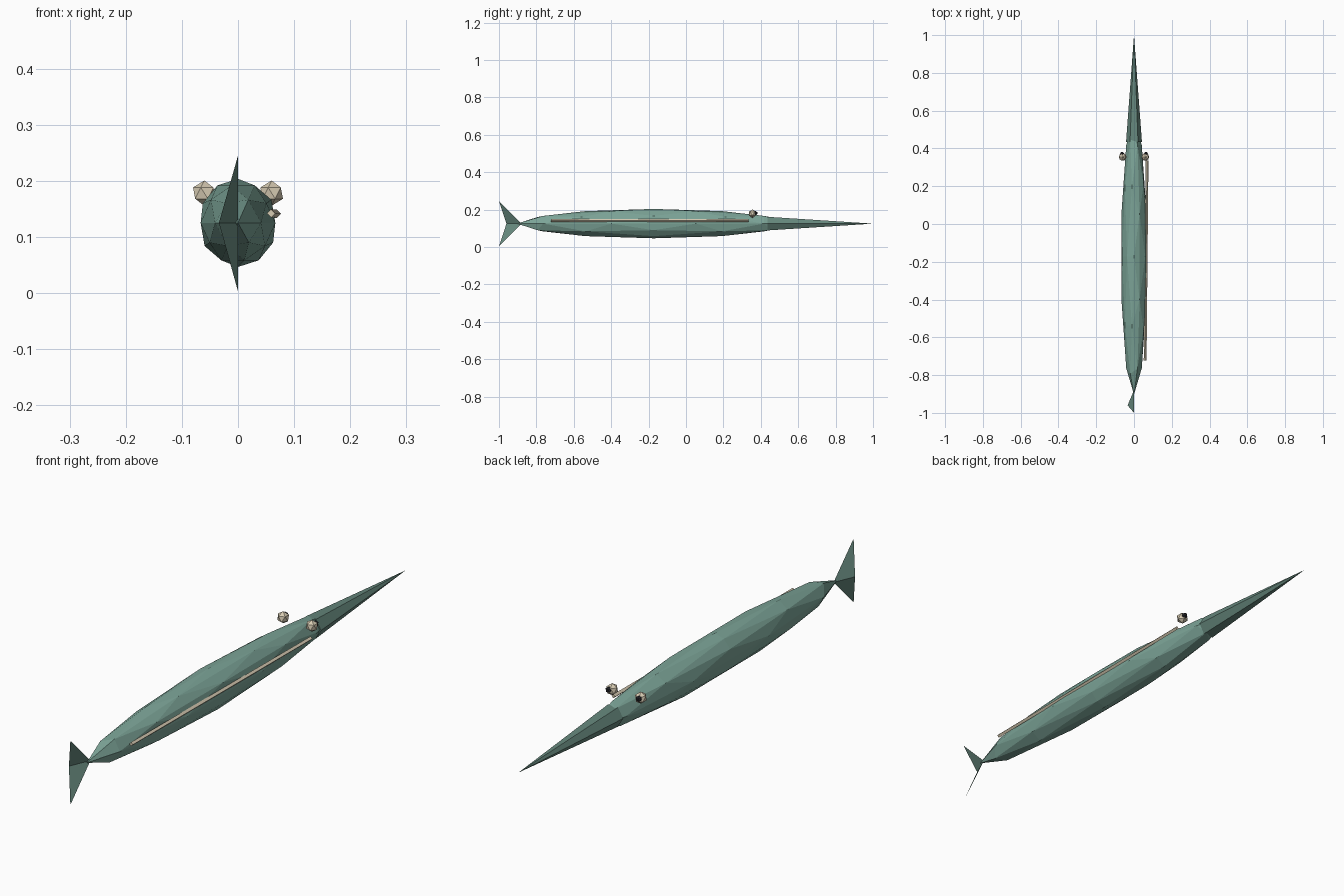
import bpy, math
from mathutils import Vector

if "Cube" in bpy.data.objects:
    bpy.data.objects.remove(bpy.data.objects["Cube"])


def material(name, rgb):
    m = bpy.data.materials.new(name)
    m.diffuse_color = (*rgb, 1)
    m.use_nodes = True
    m.node_tree.nodes["Principled BSDF"].inputs["Base Color"].default_value = m.diffuse_color
    return m


teal = material("teal", (0.20, 0.37, 0.31))
dark_teal = material("dark_teal", (0.13, 0.24, 0.20))
cream = material("cream", (0.68, 0.60, 0.45))
black = material("black", (0.02, 0.02, 0.025))
MID = 0.125  # height of the body axis


def finish(name, mat):
    ob = bpy.context.object
    ob.name = name
    ob.data.materials.append(mat)
    return ob


def ball(name, loc, size, subdiv, mat):
    bpy.ops.mesh.primitive_ico_sphere_add(subdivisions=subdiv, radius=1, location=loc,
                                          rotation=(0, 0, math.pi))
    ob = finish(name, mat)
    ob.scale = size
    return ob


def spike(name, start, end, r1, r2, sides, mat, twist=0):
    # tapered prism running between two points
    a, b = Vector(start), Vector(end)
    bpy.ops.mesh.primitive_cone_add(vertices=sides, radius1=r1, radius2=r2,
                                    depth=(b - a).length, location=(a + b) / 2)
    ob = finish(name, mat)
    rot = (b - a).to_track_quat('Z', 'Y').to_matrix()
    for v in ob.data.vertices:
        c, s = math.cos(twist), math.sin(twist)
        x, y, z = v.co
        v.co = rot @ Vector((c * x - s * y, s * x + c * y, z))
    return ob


# Long faceted body
ball("body", (0, -0.173, MID), (0.07, 0.73, 0.0785), 2, teal)

# Needle beak, with side corners pointing left and right
spike("beak", (0, 0.435, MID), (0, 1.0, MID), 0.042, 0, 6, dark_teal, math.pi / 2)

# Bulging eyes and pupils
for side, x in (("left", -1), ("right", 1)):
    ball(side + "_eye", (x * 0.06, 0.355, 0.178), (0.0225,) * 3, 1, cream)
    ball(side + "_pupil", (x * 0.063, 0.371, 0.181), (0.012,) * 3, 1, black)

# Stripe along the right flank
spike("side_stripe", (0.059, -0.722, 0.142), (0.069, 0.335, 0.141), 0.0075, 0.0075, 4, cream)

# Forked, folded tail fin
mesh = bpy.data.meshes.new("tail_fin")
mesh.from_pydata([(0, -0.88, MID), (0, -1, 0.245), (-0.034, -0.96, MID), (0, -1, 0.003)],
                 [], [(0, 1, 2), (0, 2, 3)])
mesh.materials.append(dark_teal)
bpy.context.collection.objects.link(bpy.data.objects.new("tail_fin", mesh))
